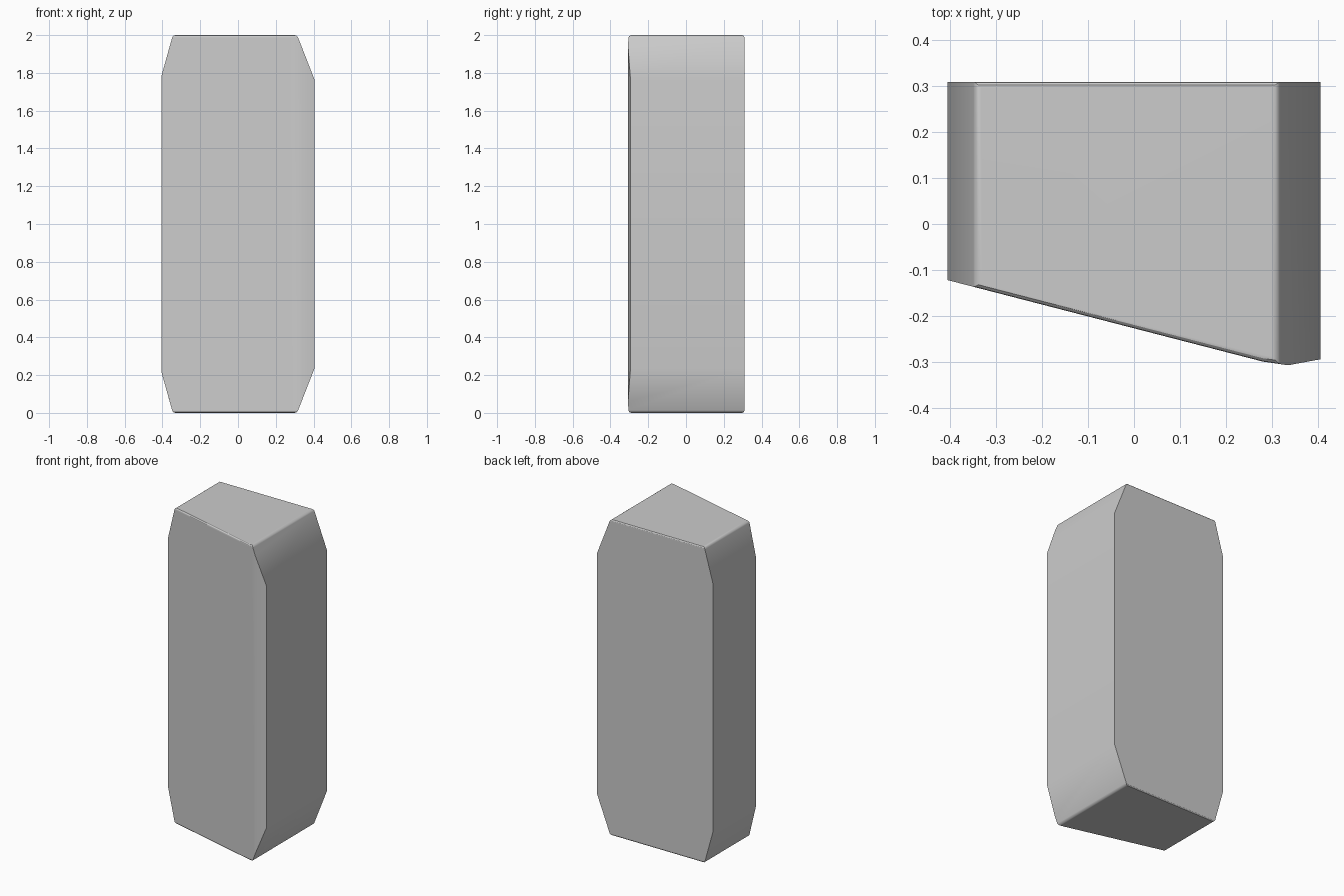
import bpy, bmesh
from mathutils import Vector

if "Cube" in bpy.data.objects:
    bpy.data.objects.remove(bpy.data.objects["Cube"])

# Side outline (x, z) extruded front to back
half = [(0.405, 0.235), (0.405, 1.765), (0.313, 2.0), (-0.345, 2.0),
        (-0.405, 1.785), (-0.405, 0.215), (-0.345, 0.0), (0.313, 0.0)]
bm = bmesh.new()
face = bm.faces.new([bm.verts.new((x, 0.309, z)) for x, z in half])
ext = bmesh.ops.extrude_face_region(bm, geom=[face])
for v in ext["geom"]:
    if isinstance(v, bmesh.types.BMVert):
        v.co.y = -0.45
bmesh.ops.recalc_face_normals(bm, faces=bm.faces[:])


# Trim the front to a slanted face with a blunt right-hand corner
def trim(a, b):
    d = Vector((b[0] - a[0], b[1] - a[1], 0))
    cut = bmesh.ops.bisect_plane(bm, geom=bm.verts[:] + bm.edges[:] + bm.faces[:],
                                 plane_co=(a[0], a[1], 0), plane_no=(d.y, -d.x, 0),
                                 clear_outer=True)
    edges = [e for e in cut["geom_cut"] if isinstance(e, bmesh.types.BMEdge)]
    bmesh.ops.holes_fill(bm, edges=edges)


trim((-0.405, -0.122), (0.28, -0.299))
trim((0.28, -0.299), (0.335, -0.307))
trim((0.335, -0.307), (0.405, -0.294))
bmesh.ops.recalc_face_normals(bm, faces=bm.faces[:])

# Small rounding around the top and bottom faces
rims = [e for e in bm.edges if any(abs(f.normal.z) > 0.9 for f in e.link_faces)]
bmesh.ops.bevel(bm, geom=rims, offset=0.014, segments=3, profile=0.5, affect='EDGES')

mesh = bpy.data.meshes.new("stone_block")
bm.to_mesh(mesh)
bm.free()
block = bpy.data.objects.new("stone_block", mesh)
bpy.context.collection.objects.link(block)
bpy.context.view_layer.objects.active = block
block.select_set(True)
bpy.ops.object.shade_smooth_by_angle(angle=0.5)

# Keep the large faces flat in shading
wn = block.modifiers.new("flat_shading", 'WEIGHTED_NORMAL')
wn.keep_sharp = True
